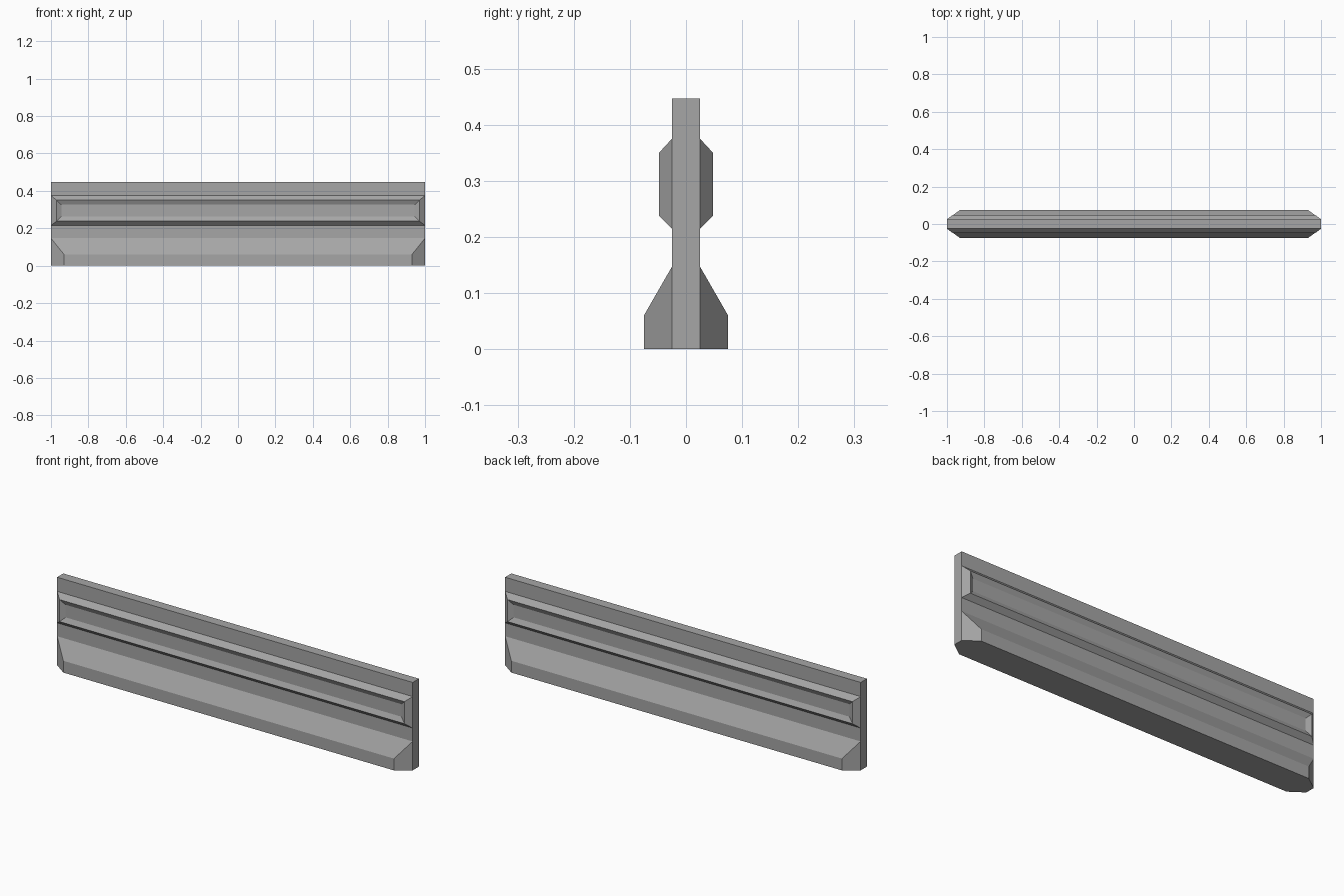
import bpy, bmesh

cube = bpy.data.objects.get("Cube")
if cube:
    bpy.data.objects.remove(cube)

HALF_THICK = 0.025

concrete = bpy.data.materials.new("concrete_grey")
concrete.use_nodes = True
grey = (0.38, 0.38, 0.38, 1)
concrete.diffuse_color = grey
concrete.node_tree.nodes["Principled BSDF"].inputs["Base Color"].default_value = grey


def loft(name, rings, side=1, cap_start=False):
    """Join rectangles (y, half_width, z_low, z_high) and cap the outer one."""
    bm = bmesh.new()
    loops = [[bm.verts.new((x, side * y, z)) for x, z in
              ((-w, lo), (w, lo), (w, hi), (-w, hi))]
             for y, w, lo, hi in rings]
    for a, b in zip(loops, loops[1:]):
        for i in range(4):
            j = (i + 1) % 4
            bm.faces.new((a[i], a[j], b[j], b[i]))
    bm.faces.new(loops[-1])
    if cap_start:
        bm.faces.new(loops[0])
    bmesh.ops.recalc_face_normals(bm, faces=bm.faces)
    # open lofts must face away from the wall
    cap = max(bm.faces, key=lambda f: side * f.calc_center_median().y)
    if not cap_start and cap.normal.y * side < 0:
        bmesh.ops.reverse_faces(bm, faces=bm.faces)
    mesh = bpy.data.meshes.new(name)
    bm.to_mesh(mesh)
    bm.free()
    mesh.materials.append(concrete)
    obj = bpy.data.objects.new(name, mesh)
    bpy.context.collection.objects.link(obj)
    return obj


# Upright slab
loft("wall_core", [(-HALF_THICK, 1, 0, 0.447), (HALF_THICK, 1, 0, 0.447)],
     cap_start=True)

for side, label in ((-1, "front"), (1, "back")):
    # Sloped foot, chamfered at both ends
    loft(label + "_foot", [(HALF_THICK, 1, 0, 0.147),
                           (0.075, 0.93, 0, 0.06)], side, cap_start=True)
    # Raised frame with a shallow dished panel inside
    loft(label + "_panel", [(HALF_THICK, 1, 0.215, 0.375),
                            (0.048, 0.97, 0.238, 0.35),
                            (0.036, 0.945, 0.262, 0.326)], side, cap_start=True)
